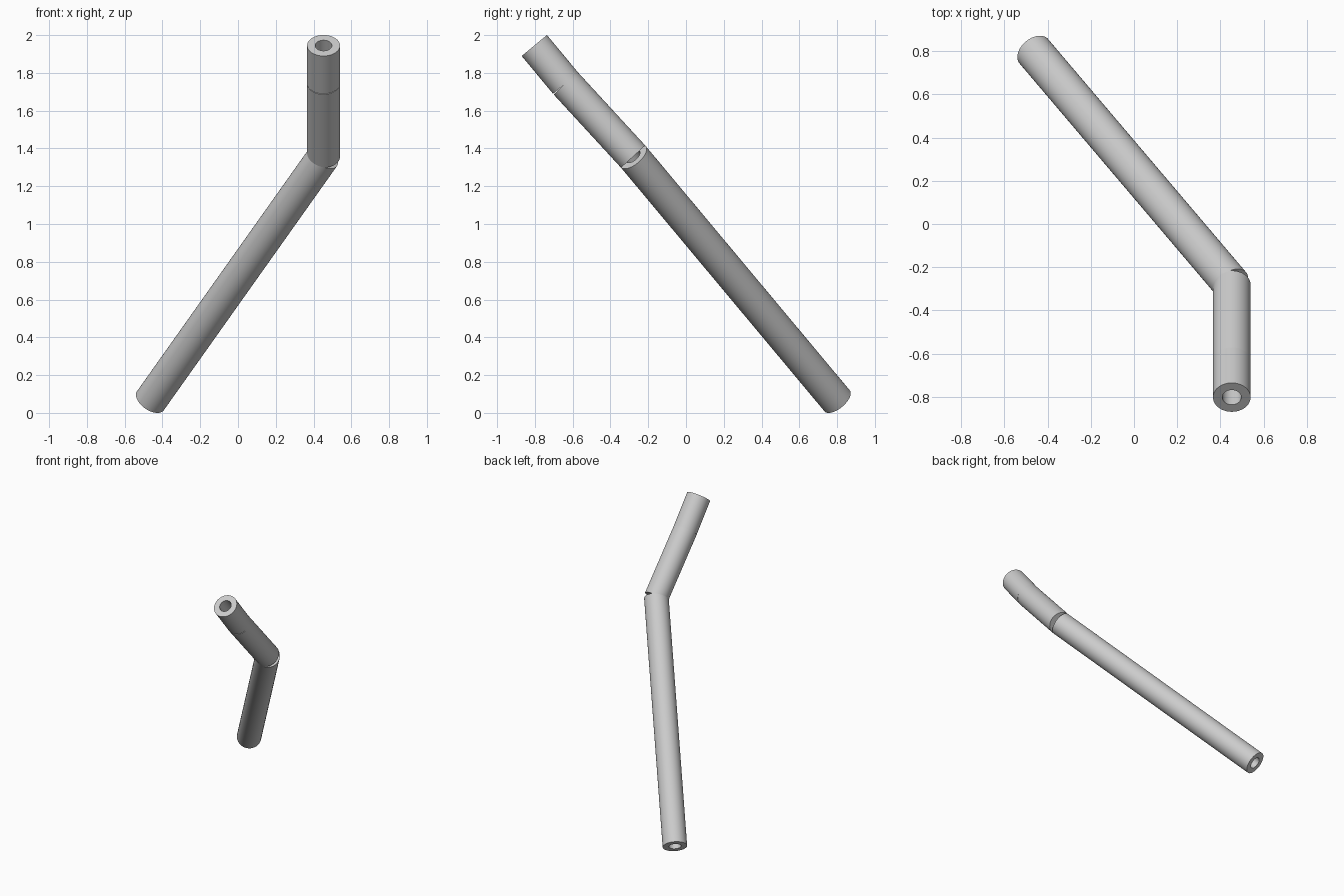
import bpy
import bmesh
import math
from mathutils import Vector

cube = bpy.data.objects.get("Cube")
if cube:
    bpy.data.objects.remove(cube, do_unlink=True)

OUTER, INNER, SIDES = 0.087, 0.044, 64

grey = bpy.data.materials.new("plain_grey")
grey.use_nodes = True
colour = (0.6, 0.6, 0.6, 1)
grey.diffuse_color = colour
grey.node_tree.nodes["Principled BSDF"].inputs["Base Color"].default_value = colour


def tube(name, start, end):
    """Hollow open tube with flat ring ends, from start to end."""
    start, end = Vector(start), Vector(end)
    axis = end - start
    length = axis.length
    bm = bmesh.new()
    # Closed wall section swept around the axis: outer and inner rings at both ends
    section = [(OUTER, 0), (OUTER, length), (INNER, length), (INNER, 0)]
    rings = []
    for radius, z in section:
        rings.append([bm.verts.new((radius * math.cos(a), radius * math.sin(a), z))
                      for a in (math.tau * i / SIDES for i in range(SIDES))])
    for k, ring in enumerate(rings):
        after = rings[(k + 1) % len(rings)]
        for i in range(SIDES):
            j = (i + 1) % SIDES
            bm.faces.new((ring[i], ring[j], after[j], after[i]))
    bmesh.ops.recalc_face_normals(bm, faces=bm.faces)
    mesh = bpy.data.meshes.new(name)
    bm.to_mesh(mesh)
    bm.free()
    mesh.materials.append(grey)
    obj = bpy.data.objects.new(name, mesh)
    bpy.context.collection.objects.link(obj)
    obj.location = start
    obj.rotation_euler = axis.to_track_quat('Z', 'Y').to_euler()
    bpy.ops.object.select_all(action='DESELECT')
    obj.select_set(True)
    bpy.context.view_layer.objects.active = obj
    bpy.ops.object.shade_smooth_by_angle(angle=math.radians(30))


# Three straight lengths butted together at the bends
foot = (-0.464, 0.80, 0.064)
elbow = (0.453, -0.28, 1.357)
bend = (0.453, -0.637, 1.745)
tip = (0.453, -0.803, 1.945)
tube("long_tube", foot, elbow)
tube("middle_tube", elbow, bend)
tube("end_tube", bend, tip)
